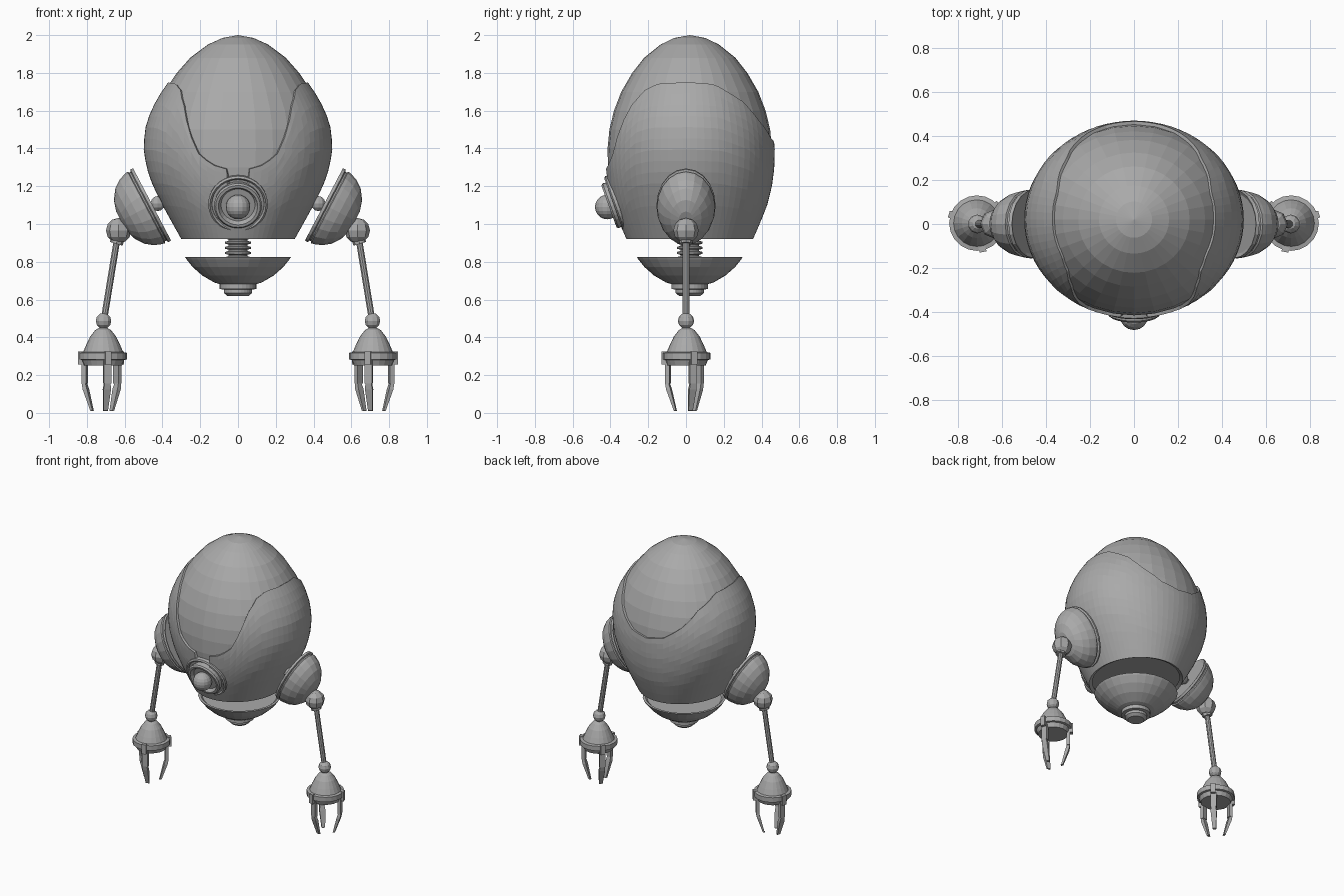
import bpy, bmesh
from math import sin, cos, pi, radians
from mathutils import Vector, Matrix

if "Cube" in bpy.data.objects:
    bpy.data.objects.remove(bpy.data.objects["Cube"])

grey = bpy.data.materials.new("plain grey")
grey.use_nodes = True
grey.diffuse_color = (0.4, 0.4, 0.4, 1)
grey.node_tree.nodes["Principled BSDF"].inputs["Base Color"].default_value = (0.4, 0.4, 0.4, 1)


def finish(name, bm, recalc=True):
    bmesh.ops.remove_doubles(bm, verts=bm.verts, dist=0.0002)
    if recalc:
        bmesh.ops.recalc_face_normals(bm, faces=bm.faces)
    mesh = bpy.data.meshes.new(name)
    bm.to_mesh(mesh)
    bm.free()
    mesh.materials.append(grey)
    ob = bpy.data.objects.new(name, mesh)
    bpy.context.collection.objects.link(ob)
    return ob


def skin(bm, rings, closed=True):
    """Join rings of points with quads."""
    rows = [[bm.verts.new(p) for p in ring] for ring in rings]
    n = len(rows[0])
    for a, b in zip(rows, rows[1:]):
        for i in range(n if closed else n - 1):
            k = (i + 1) % n
            bm.faces.new((a[i], a[k], b[k], b[i]))
    return rows


def lathe(name, profile, loc, axis=(0, 0, 1), segs=24, squash=1):
    """Turn (radius, height) points about an axis; ends are closed."""
    m = Matrix.Translation(loc)
    if tuple(axis) != (0, 0, 1):
        m = m @ Vector(axis).to_track_quat('Z', 'Y').to_matrix().to_4x4()
    pts = [(0, profile[0][1])] + profile + [(0, profile[-1][1])]
    angles = [2 * pi * i / segs for i in range(segs)]
    bm = bmesh.new()
    skin(bm, [[m @ Vector((r * cos(a) * squash, r * sin(a), h)) for a in angles] for r, h in pts])
    return finish(name, bm)


def ball(name, loc, r, segs=12, rings=8):
    bm = bmesh.new()
    bmesh.ops.create_uvsphere(bm, u_segments=segs, v_segments=rings, radius=r,
                              matrix=Matrix.Translation(loc))
    return finish(name, bm)


def rod(name, a, b, r, segs=10):
    d = Vector(b) - Vector(a)
    return lathe(name, [(r, 0), (r, d.length)], a, d, segs)


def lookup(table, x):
    """Linear interpolation in rows that start with their key."""
    for p, q in zip(table, table[1:]):
        if x <= q[0]:
            f = (x - p[0]) / (q[0] - p[0])
            return [u + (v - u) * f for u, v in zip(p, q)][1:]
    return table[-1][1:]


# Egg outline: height, half width, half depth
EGG = [(0.92, .30, .335), (1.0, .345, .37), (1.1, .40, .41), (1.2, .45, .435),
       (1.3, .485, .448), (1.4, .50, .45), (1.5, .493, .44), (1.6, .462, .415),
       (1.7, .405, .375), (1.8, .335, .315), (1.88, .262, .25), (1.95, .165, .16),
       (1.985, .085, .085), (2.0, 0, 0)]
# Upper edge of the shell: angle from the front, height
EDGE = [(7, 1.29), (17, 1.315), (26, 1.38), (32, 1.5), (39, 1.62), (50, 1.71), (62, 1.745),
        (90, 1.75), (112, 1.74), (135, 1.65), (150, 1.54), (165, 1.455), (180, 1.43)]
MID_Y = 0.02


def egg_point(deg, z, scale=1):
    rx, ry = lookup(EGG, z)
    a = radians(deg)
    return Vector((rx * scale * sin(a), MID_Y - ry * scale * cos(a), z))


# Inner egg
bm = bmesh.new()
heights = [0.945] + [row[0] for row in EGG[1:]]
rows = skin(bm, [[egg_point(i * 360 / 32, z, 0.967) for i in range(32)] for z in heights])
bm.faces.new(rows[0][::-1])
finish("inner_body", bm)

# Outer shell with scooped top edge and a notch over the eye
half = [0, 3.5, 7, 7.2, 10] + [15 + 5 * i for i in range(34)]
angles = half + [360 - a for a in half[-2:0:-1]] if half[-1] == 180 else half


def shell_top(deg):
    a = min(deg, 360 - deg)
    return 1.2 if a < 7.1 else lookup(EDGE, a)[0]


STEPS = 14
bm = bmesh.new()
skin(bm, [[egg_point(a, 0.92 + (shell_top(a) - 0.92) * j / STEPS) for a in angles]
          for j in range(STEPS + 1)])
shell = finish("outer_shell", bm, recalc=False)
solid = shell.modifiers.new("thickness", 'SOLIDIFY')
solid.thickness = 0.025
solid.offset = -1

# Eye
lathe("eye_housing", [(.15, -.08), (.158, 0), (.148, .008), (.138, 0), (.138, -.012), (.122, -.012),
                      (.126, .025), (.118, .035), (.104, .035), (.09, .012)],
      (0, -0.375, 1.105), (0, -.94, -.34), 28)
ball("eye_lens", (0, -0.417, 1.09), 0.065, 16, 10)

# Ribbed neck
ribs = []
for i in range(5):
    z = 0.81 + i * 0.027
    ribs += [(.05, z), (.068, z + .005), (.068, z + .015), (.05, z + .02)]
lathe("neck_bellows", ribs, (0, MID_Y, 0), segs=20)

# Lower dish with its stepped cap
lathe("base_dish", [(.055, .618), (.075, .635), (.075, .653), (.097, .656), (.097, .682),
                    (.125, .69), (.19, .728), (.24, .772), (.272, .812), (.28, .825),
                    (.262, .825), (.25, .815)], (0, MID_Y, 0), segs=28)


def finger(name, centre, ang):
    """Two tapering links that bend inward below the knuckle."""
    out = Vector((cos(ang), sin(ang), 0))
    side = Vector((-sin(ang), cos(ang), 0))

    def link(part, stations):
        bm = bmesh.new()
        rows = skin(bm, [[centre + out * (r + u * t) + side * v * w + Vector((0, 0, z))
                          for u, v in ((-1, -1), (1, -1), (1, 1), (-1, 1))]
                         for r, z, t, w in stations])
        bm.faces.new(rows[0])
        bm.faces.new(rows[-1])
        finish(name + part, bm)

    # Stations: distance out, height, half thickness, half width
    link("_upper", [(.102, .30, .012, .02), (.102, .155, .012, .02)])
    link("_lower", [(.104, .155, .010, .016), (.096, .125, .012, .02),
                    (.062, .012, .006, .012), (.056, .01, .004, .01)])
    link("_clip", [(.122, .325, .012, .016), (.122, .255, .012, .016)])


# Arms, one per side
for s, label in ((1, "left"), (-1, "right")):
    outward = (s * .885, 0, -.465)
    lathe(label + "_shoulder", [(.19, .002), (.215, -.008), (.218, .008), (.205, .014), (.205, .022),
                                (.214, .027), (.21, .045), (.195, .085), (.165, .125),
                                (.115, .16), (.055, .178)],
          (s * .462, 0, 1.10), outward, 20, 0.72)
    rod(label + "_shoulder_axle", (s * .34, 0, 1.115), (s * .50, 0, 1.09), 0.022)
    ball(label + "_shoulder_joint", (s * .425, 0, 1.108), 0.04, 10, 6)
    ball(label + "_elbow", (s * .632, 0, .965), 0.067, 8, 6)
    rod(label + "_elbow_collar", (s * .625, 0, .96), (s * .645, 0, .895), 0.035, 8)
    rod(label + "_forearm", (s * .64, 0, .92), (s * .71, 0, .49), 0.018)
    ball(label + "_wrist", (s * .712, 0, .487), 0.043, 10, 6)
    hand = Vector((s * .714, .004, 0))
    lathe(label + "_hand", [(.10, .25), (.112, .28), (.126, .283), (.126, .318), (.106, .322),
                            (.09, .36), (.068, .405), (.042, .438), (.022, .45)], hand, segs=20)
    for k in range(3):
        a = radians(18 + 120 * k)
        finger(f"{label}_finger_{k + 1}", hand, a if s > 0 else pi - a)
